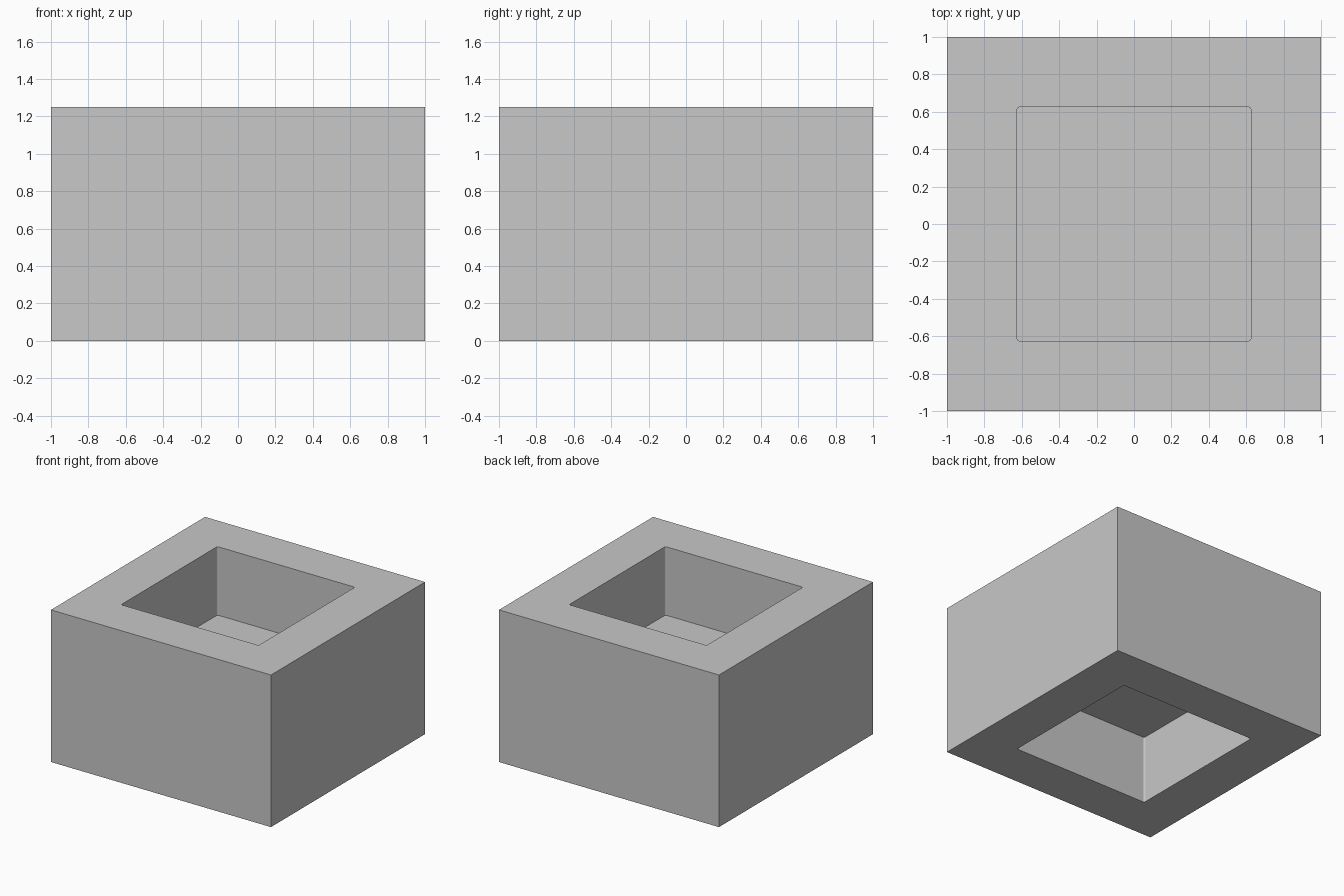
import bpy
import bmesh

if "Cube" in bpy.data.objects:
    bpy.data.objects.remove(bpy.data.objects["Cube"], do_unlink=True)

WIDTH, HEIGHT = 2.0, 1.25
OPENING = 1.25      # side of the square recesses
DEPTH = 0.5625      # depth of each recess
CORNER = 0.012      # tiny rounding of the recess corners

# Single grey finish
grey = bpy.data.materials.new("plain_grey")
colour = (0.58, 0.58, 0.58, 1)
grey.diffuse_color = colour
grey.use_nodes = True
grey.node_tree.nodes["Principled BSDF"].inputs["Base Color"].default_value = colour

# Outer block
bm = bmesh.new()
bmesh.ops.create_cube(bm, size=1)
bmesh.ops.scale(bm, vec=(WIDTH, WIDTH, HEIGHT), verts=bm.verts)
bmesh.ops.translate(bm, vec=(0, 0, HEIGHT / 2), verts=bm.verts)
bm.normal_update()

# Square recesses sunk into the top and bottom, leaving a thin floor between
for face in [f for f in bm.faces if abs(f.normal.z) > 0.9]:
    inward = -face.normal.copy()
    bmesh.ops.inset_region(bm, faces=[face], thickness=(WIDTH - OPENING) / 2,
                           use_even_offset=True)
    floor = bmesh.ops.extrude_discrete_faces(bm, faces=[face])["faces"][0]
    bmesh.ops.translate(bm, vec=inward * DEPTH, verts=floor.verts)

# Slightly rounded upright corners inside the recesses
uprights = [e for e in bm.edges
            if abs(e.verts[0].co.z - e.verts[1].co.z) > DEPTH / 2
            and abs(e.verts[0].co.x) < WIDTH / 2 - 0.1]
bmesh.ops.bevel(bm, geom=uprights, offset=CORNER, segments=3, profile=0.5,
                affect='EDGES')

bmesh.ops.recalc_face_normals(bm, faces=bm.faces)
mesh = bpy.data.meshes.new("recessed_block")
bm.to_mesh(mesh)
bm.free()
mesh.materials.append(grey)
block = bpy.data.objects.new("recessed_block", mesh)
bpy.context.collection.objects.link(block)
